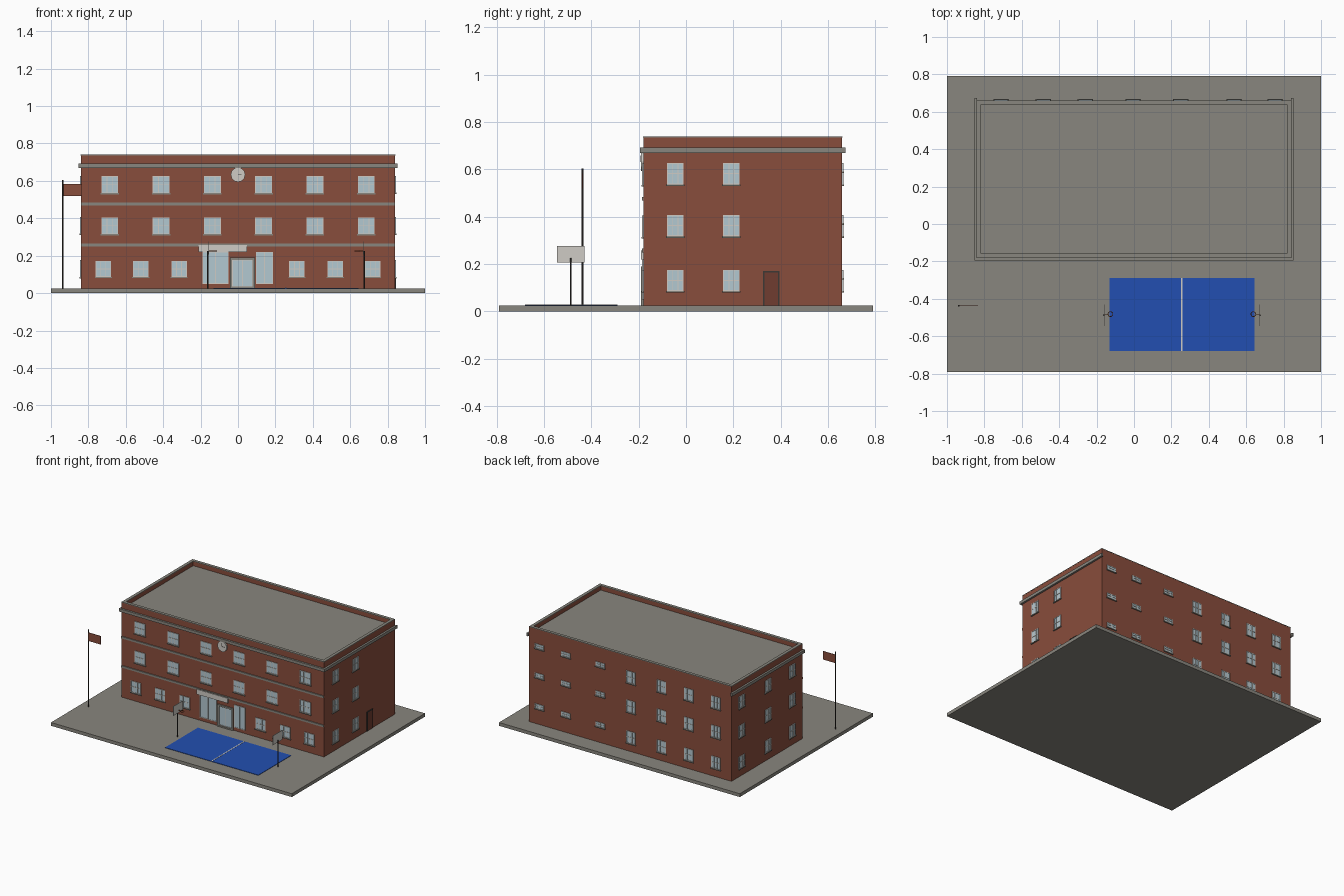
import bpy, bmesh, math
from mathutils import Vector, Matrix

if "Cube" in bpy.data.objects:
    bpy.data.objects.remove(bpy.data.objects["Cube"])


def material(name, rgb):
    m = bpy.data.materials.new(name)
    m.diffuse_color = (*rgb, 1)
    m.use_nodes = True
    m.node_tree.nodes["Principled BSDF"].inputs["Base Color"].default_value = m.diffuse_color
    return m


BRICK = material("brick red", (0.25, 0.074, 0.045))
STONE = material("concrete grey", (0.25, 0.24, 0.21))
GLASS = material("pale blue glass", (0.45, 0.58, 0.64))
FRAME = material("off white", (0.62, 0.60, 0.56))
BLUE = material("court blue", (0.016, 0.078, 0.44))
METAL = material("dark metal", (0.045, 0.04, 0.035))
DOOR = material("door brown", (0.16, 0.045, 0.03))
RIM = material("rim orange", (0.35, 0.09, 0.03))


def boxes(name, mat, spans):
    """One object from boxes given as (x0, x1, y0, y1, z0, z1)."""
    bm = bmesh.new()
    for x0, x1, y0, y1, z0, z1 in spans:
        size = (abs(x1 - x0), abs(y1 - y0), abs(z1 - z0), 1)
        mid = Vector((x0 + x1, y0 + y1, z0 + z1)) / 2
        bmesh.ops.create_cube(bm, size=1, matrix=Matrix.Translation(mid) @ Matrix.Diagonal(size))
    me = bpy.data.meshes.new(name)
    bm.to_mesh(me)
    bm.free()
    me.materials.append(mat)
    ob = bpy.data.objects.new(name, me)
    bpy.context.collection.objects.link(ob)
    return ob


def cylinder(name, mat, loc, r, depth, sides=10, rot=(0, 0, 0)):
    bpy.ops.mesh.primitive_cylinder_add(vertices=sides, radius=r, depth=depth, location=loc, rotation=rot)
    ob = bpy.context.object
    ob.name = name
    ob.data.materials.append(mat)
    return ob


X, Y0, Y1, BASE, TOP = 0.84, -0.18, 0.66, 0.025, 0.74


def on_wall(wall, u0, u1, d0, d1, z0, z1):
    """Box on a wall: u runs along the wall, d is the distance out of it."""
    if wall == "front":
        return (u0, u1, Y0 - d1, Y0 - d0, z0, z1)
    if wall == "back":
        return (u0, u1, Y1 + d0, Y1 + d1, z0, z1)
    if wall == "right":
        return (X + d0, X + d1, u0, u1, z0, z1)
    return (-X - d1, -X - d0, u0, u1, z0, z1)


def windows(wall, label, rects, bars=2, sill=True):
    """Glass plates, frames with mullions, and sills for (centre, width, z0, z1)."""
    panes, frames, sills = [], [], []
    t = 0.004
    for c, w, z0, z1 in rects:
        a, b = c - w / 2, c + w / 2
        panes.append(on_wall(wall, a, b, -0.004, 0.002, z0, z1))
        for i in range(bars + 2):
            u = a + (w - t) * i / (bars + 1)
            frames.append(on_wall(wall, u, u + t, -0.004, 0.005, z0, z1))
        rows = (z0, (z0 + z1 - t) / 2, z1 - t) if sill else (z0, z1 - t)
        for z in rows:
            frames.append(on_wall(wall, a, b, -0.004, 0.0045, z, z + t))
        if sill:
            sills.append(on_wall(wall, a - 0.004, b + 0.004, -0.004, 0.008, z0 - 0.007, z0))
    boxes(label + "_glass", GLASS, panes)
    boxes(label + "_frames", FRAME, frames)
    if sills:
        boxes(label + "_sills", STONE, sills)


# Ground slab, brick walls with parapet, roof and coping
boxes("ground_slab", STONE, [(-1, 1, -0.79, 0.79, 0, BASE)])
boxes("building_walls", BRICK, [(-X, X, Y0, Y1, BASE, 0.70)])


def ring(z0, z1, t, o=0.0):
    return [(-X - o, X + o, Y0 - o, Y0 + t, z0, z1), (-X - o, X + o, Y1 - t, Y1 + o, z0, z1),
            (-X - o, -X + t, Y0 + t, Y1 - t, z0, z1), (X - t, X + o, Y0 + t, Y1 - t, z0, z1)]


boxes("parapet", BRICK, ring(0.70, 0.735, 0.02))
boxes("parapet_coping", STONE, ring(0.735, TOP, 0.022, 0.001))
boxes("roof_deck", STONE, [(-X + 0.02, X - 0.02, Y0 + 0.02, Y1 - 0.02, 0.698, 0.704)])

# Cornice on front and sides, string courses on the front
boxes("cornice", STONE, [
    (-X - 0.014, X + 0.014, Y0 - 0.014, Y0, 0.67, 0.692),
    (-X - 0.014, -X, Y0, Y1 + 0.014, 0.67, 0.692),
    (X, X + 0.014, Y0, Y1 + 0.014, 0.67, 0.692)])
boxes("string_courses", STONE, [on_wall("front", -X, X, 0, 0.007, z, z + 0.015) for z in (0.25, 0.469)])

# Windows on all four walls
upper = [(s * c, 0.09, z, z + 0.09) for z in (0.315, 0.535) for c in (0.137, 0.411, 0.686) for s in (-1, 1)]
lower = [(s * c, 0.083, 0.087, 0.172) for c in (0.315, 0.52, 0.72) for s in (-1, 1)]
windows("front", "front_windows", upper + lower)
floors = (0.086, 0.318, 0.537)
windows("right", "right_windows", [(c, 0.07, z, z + 0.09) for z in floors for c in (-0.045, 0.192)])
windows("left", "left_windows", [(c, 0.07, z, z + 0.09) for z in floors for c in (-0.06, 0.23, 0.54)])
windows("back", "back_windows", [(c, 0.075, z, z + 0.09) for z in floors for c in (-0.71, -0.485, -0.26, -0.005)])
windows("back", "back_small_windows", [(c, 0.075, z + 0.055, z + 0.09) for z in floors for c in (0.25, 0.535, 0.755)], bars=1)

# Entrance: side lights, double door, blank sign board
windows("front", "entrance_side_lights", [(-0.12, 0.14, 0.05, 0.22), (0.142, 0.092, 0.05, 0.22)], bars=1, sill=False)
boxes("entrance_door_frame", STONE, [
    on_wall("front", -0.043, -0.031, 0, 0.01, BASE, 0.19),
    on_wall("front", 0.078, 0.09, 0, 0.01, BASE, 0.19),
    on_wall("front", -0.043, 0.09, 0, 0.01, 0.178, 0.19),
    on_wall("front", -0.043, 0.09, 0, 0.01, BASE, 0.035)])
windows("front", "entrance_doors", [(0.0235, 0.109, 0.035, 0.178)], bars=1, sill=False)
boxes("sign_board", FRAME, [on_wall("front", -0.21, 0.048, 0, 0.011, 0.22, 0.257)])

# Side door
boxes("side_door_frame", METAL, [
    on_wall("right", 0.325, 0.331, 0, 0.006, BASE, 0.17),
    on_wall("right", 0.389, 0.395, 0, 0.006, BASE, 0.17),
    on_wall("right", 0.325, 0.395, 0, 0.006, 0.164, 0.17)])
boxes("side_door", DOOR, [on_wall("right", 0.331, 0.389, 0, 0.003, BASE, 0.164)])

# Wall clock with two hands
cylinder("clock_face", FRAME, (0, Y0 - 0.004, 0.633), 0.039, 0.012, 12, (math.pi / 2, 0, 0))
boxes("clock_hands", METAL, [
    (-0.001, 0.001, Y0 - 0.012, Y0 - 0.009, 0.633, 0.66),
    (0, 0.02, Y0 - 0.012, Y0 - 0.009, 0.632, 0.634)])

# Sports court with centre line
boxes("court", BLUE, [(-0.13, 0.645, -0.68, -0.29, BASE - 0.002, BASE + 0.003)])
boxes("court_centre_line", FRAME, [(0.252, 0.26, -0.68, -0.29, BASE, BASE + 0.004)])

# Two hoops facing each other
for side, x, s in (("left", -0.157, 1), ("right", 0.669, -1)):
    cylinder(side + "_hoop_post", METAL, (x - s * 0.005, -0.487, 0.125), 0.004, 0.2)
    boxes(side + "_backboard", FRAME, [(x - 0.002, x + 0.002, -0.545, -0.43, 0.207, 0.277)])
    boxes(side + "_rim_arm", RIM, [(x, x + s * 0.018, -0.484, -0.48, 0.223, 0.227)])
    bpy.ops.mesh.primitive_torus_add(major_segments=16, minor_segments=6, major_radius=0.013,
                                     minor_radius=0.002, location=(x + s * 0.031, -0.482, 0.225))
    bpy.context.object.name = side + "_hoop_rim"
    bpy.context.object.data.materials.append(RIM)

# Flagpole and flag
cylinder("flagpole", METAL, (-0.937, -0.437, 0.315), 0.004, 0.58)
boxes("flag", BRICK, [(-0.933, -0.833, -0.4385, -0.4355, 0.52, 0.583)])
